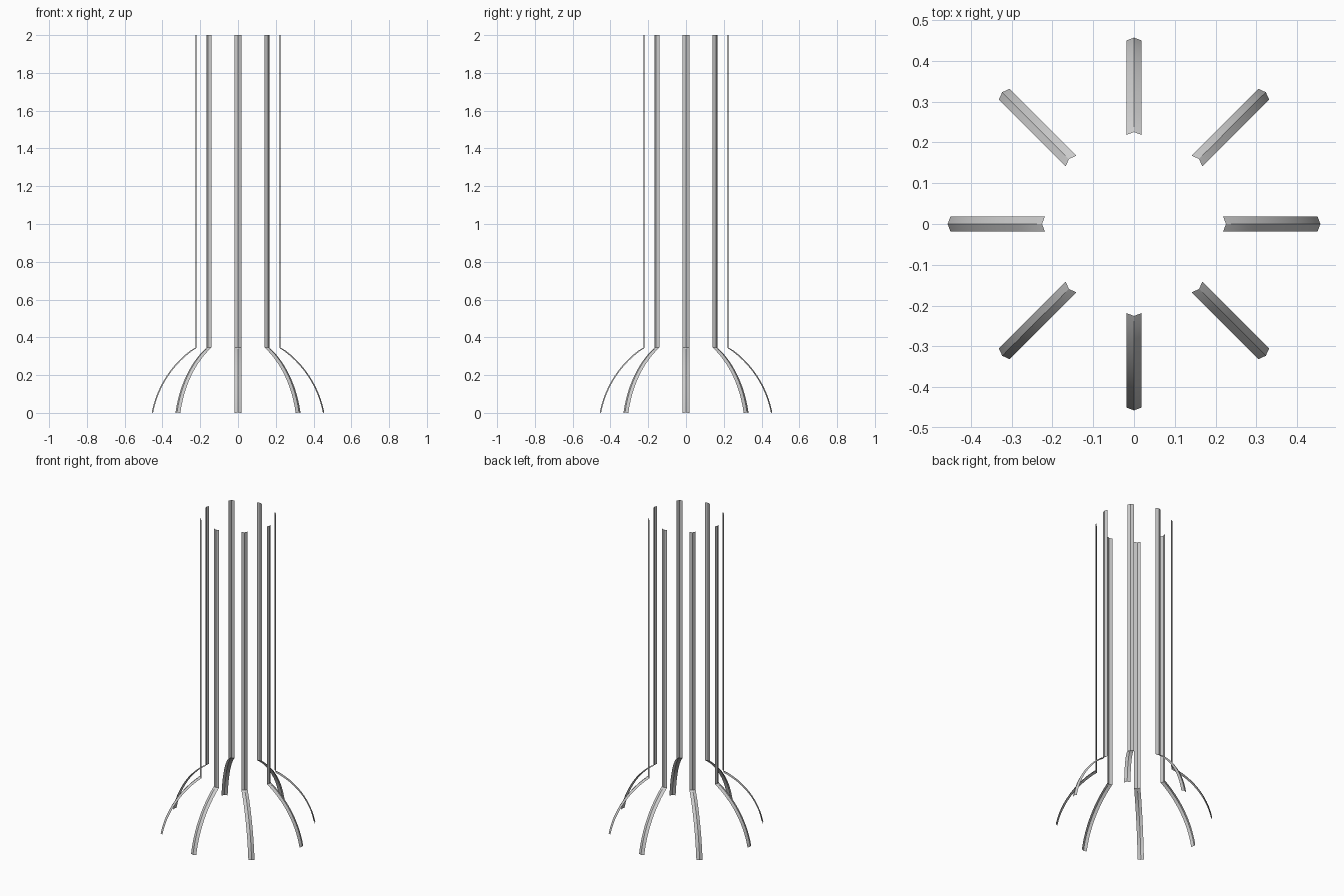
import bpy
from math import sin, cos, pi, radians, hypot, atan2

if "Cube" in bpy.data.objects:
    bpy.data.objects.remove(bpy.data.objects["Cube"])

HALF_W = 0.0183   # half width of a strip
RIDGE = 0.007     # how far the centre crease stands out
TOP, KNEE, R_IN, R_OUT = 2.0, 0.345, 0.2185, 0.45
BEND = radians(23)  # half the angle swept by the flared foot
STEPS = 12

# Side path: circular flared foot, then straight post
dx, dz = R_IN - R_OUT, KNEE
chord = hypot(dx, dz)
rad = chord / (2 * sin(BEND))
nx, nz = -dz / chord, dx / chord           # towards the arc centre
cx = (R_IN + R_OUT) / 2 + nx * rad * cos(BEND)
cz = KNEE / 2 + nz * rad * cos(BEND)
a0, a1 = atan2(-cz, R_OUT - cx), atan2(KNEE - cz, R_IN - cx)
path = []
for i in range(STEPS + 1):
    a = a0 + (a1 - a0) * i / STEPS
    path.append((cx + rad * cos(a), cz + rad * sin(a), a))
path.append((R_IN, TOP, 0))


def strip(name, angle):
    """Creased strip swept along the path, then turned about z."""
    verts, faces = [], []
    for k, (r, z, a) in enumerate(path):
        if k >= STEPS:
            a = 0
        for w, d in ((-HALF_W, 0), (0, RIDGE), (HALF_W, 0)):
            rr, zz = r + d * cos(a), z + d * sin(a)
            verts.append((rr * cos(angle) - w * sin(angle),
                          rr * sin(angle) + w * cos(angle), max(zz, 0)))
    for k in range(len(path) - 1):
        for j in range(2):
            b = k * 3 + j
            faces.append((b, b + 1, b + 4, b + 3))
    me = bpy.data.meshes.new(name)
    me.from_pydata(verts, [], faces)
    ob = bpy.data.objects.new(name, me)
    bpy.context.collection.objects.link(ob)
    bpy.context.view_layer.objects.active = ob
    ob.select_set(True)
    bpy.ops.object.shade_smooth_by_angle(angle=radians(15))
    ob.select_set(False)


# Eight strips in a ring
for i in range(8):
    strip(f"strip_{i + 1}", i * pi / 4)
